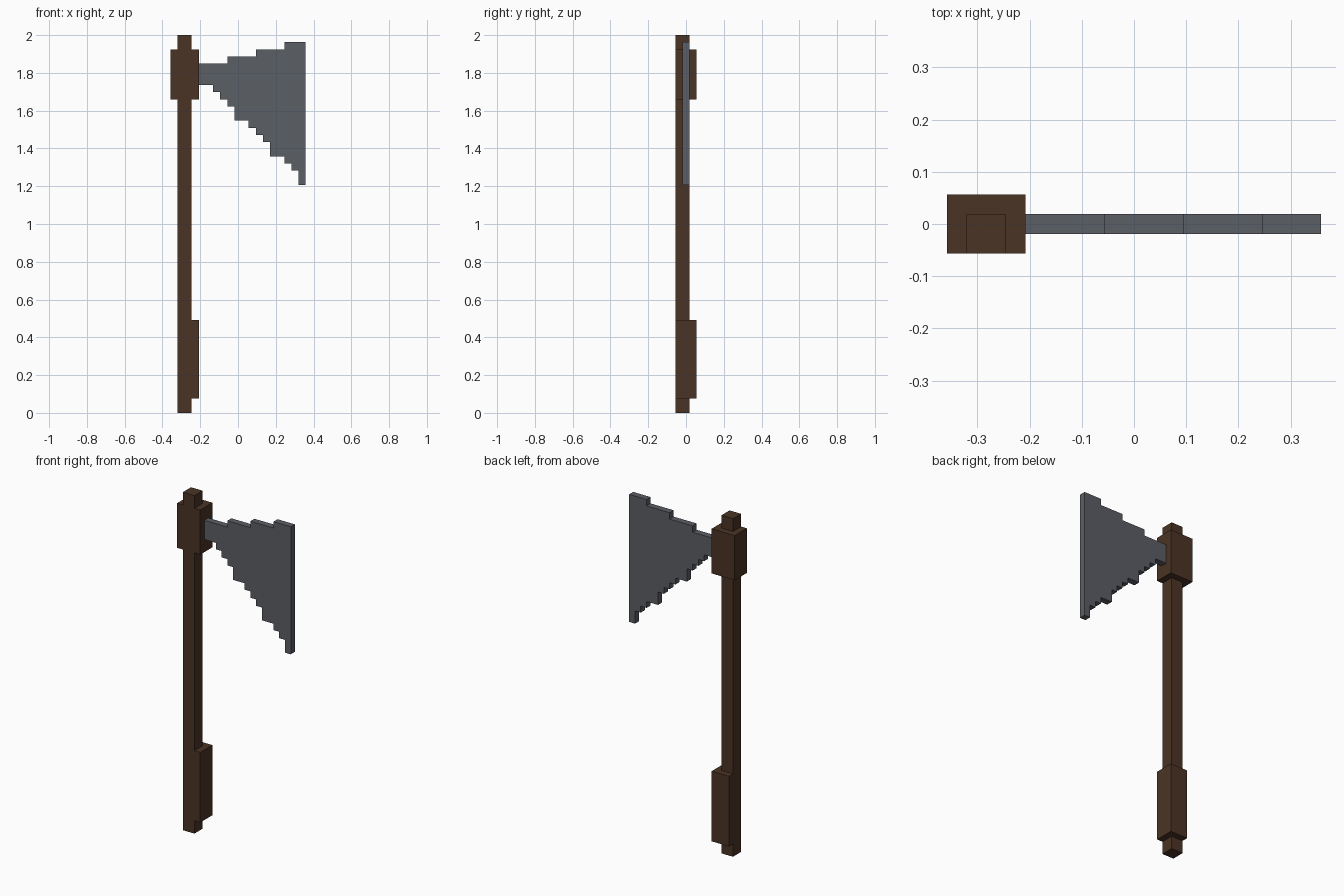
import bpy
import bmesh

if "Cube" in bpy.data.objects:
    bpy.data.objects.remove(bpy.data.objects["Cube"])

U = 2 / 53                      # one block unit; the axe is 19 x 3 x 53 blocks
ORIGIN = (-9.5, -1.5, 0)        # block corner that centres the model


def material(name, color):
    m = bpy.data.materials.new(name)
    m.diffuse_color = (*color, 1)
    m.use_nodes = True
    m.node_tree.nodes["Principled BSDF"].inputs["Base Color"].default_value = m.diffuse_color
    return m


wood = material("dark_brown_wood", (0.069, 0.034, 0.018))
steel = material("blue_grey_steel", (0.105, 0.112, 0.130))


def slab(name, outline, y0, y1, mat):
    """Extrude an (x, z) block outline from y0 to y1."""
    bm = bmesh.new()
    pos = lambda x, z: ((x + ORIGIN[0]) * U, (y0 + ORIGIN[1]) * U, z * U)
    face = bm.faces.new([bm.verts.new(pos(x, z)) for x, z in outline])
    out = bmesh.ops.extrude_face_region(bm, geom=[face])
    moved = [g for g in out["geom"] if isinstance(g, bmesh.types.BMVert)]
    bmesh.ops.translate(bm, vec=(0, (y1 - y0) * U, 0), verts=moved)
    bmesh.ops.recalc_face_normals(bm, faces=bm.faces[:])
    mesh = bpy.data.meshes.new(name)
    bm.to_mesh(mesh)
    bm.free()
    mesh.materials.append(mat)
    obj = bpy.data.objects.new(name, mesh)
    bpy.context.collection.objects.link(obj)
    return obj


def box(name, x, y, z, mat):
    outline = [(x[0], z[0]), (x[1], z[0]), (x[1], z[1]), (x[0], z[1])]
    return slab(name, outline, y[0], y[1], mat)


# Handle, stacked from bottom to top
box("handle_end", (1, 3), (0, 2), (0, 2), wood)
box("grip", (1, 4), (0, 3), (2, 13), wood)
box("shaft", (1, 3), (0, 2), (13, 44), wood)
box("collar", (0, 4), (0, 3), (44, 51), wood)
box("handle_tip", (1, 3), (0, 2), (51, 53), wood)


# Stepped blade: (end x, z) of each step along the lower and upper edges
def steps(x, edge):
    pts = []
    for end, z in edge:
        pts += [(x, z), (end, z)]
        x = end
    return pts


lower = steps(4, [(6, 46), (7, 45), (8, 44), (9, 43), (11, 41), (12, 40),
                  (13, 39), (14, 38), (16, 36), (17, 35), (18, 34), (19, 32)])
upper = steps(4, [(8, 49), (12, 50), (16, 51), (19, 52)])
slab("blade", lower + upper[::-1], 1, 2, steel)
